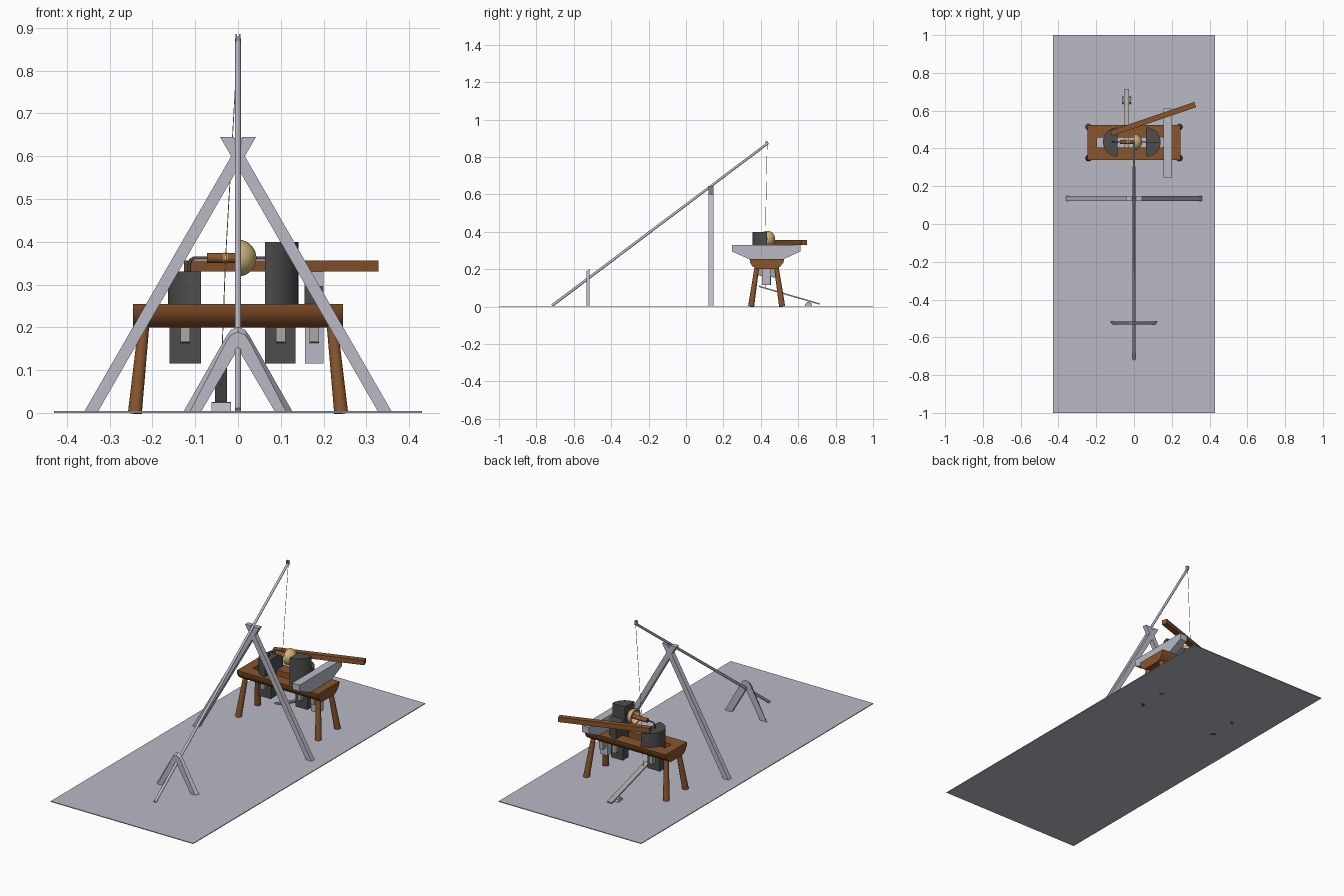
import bpy, bmesh, math
from mathutils import Vector

cube = bpy.data.objects.get("Cube")
if cube:
    bpy.data.objects.remove(cube, do_unlink=True)


def material(name, r, g, b):
    m = bpy.data.materials.new(name)
    m.use_nodes = True
    m.diffuse_color = (r, g, b, 1)
    m.node_tree.nodes["Principled BSDF"].inputs["Base Color"].default_value = (r, g, b, 1)
    return m


PALE = material("pale_grey", 0.48, 0.49, 0.56)
WOOD = material("brown_wood", 0.25, 0.09, 0.025)
DARK = material("dark_charcoal", 0.075, 0.075, 0.075)
TAN = material("light_tan", 0.64, 0.45, 0.19)
WARM = material("warm_grey", 0.40, 0.40, 0.37)


def finish(bm, name, mat, smooth=False):
    bmesh.ops.recalc_face_normals(bm, faces=bm.faces)
    me = bpy.data.meshes.new(name)
    bm.to_mesh(me)
    bm.free()
    me.materials.append(mat)
    ob = bpy.data.objects.new(name, me)
    bpy.context.collection.objects.link(ob)
    if smooth:
        bpy.ops.object.select_all(action='DESELECT')
        ob.select_set(True)
        bpy.context.view_layer.objects.active = ob
        bpy.ops.object.shade_smooth_by_angle(angle=math.radians(40))
    return ob


def prism(name, axis, pts, a, b, mat, far=None, smooth=False):
    """Extrude an outline along an axis from a to b; far is an optional end outline."""
    put = {'x': lambda p, t: (t, p[0], p[1]),
           'y': lambda p, t: (p[0], t, p[1]),
           'z': lambda p, t: (p[0], p[1], t)}[axis]
    bm = bmesh.new()
    va = [bm.verts.new(put(p, a)) for p in pts]
    vb = [bm.verts.new(put(p, b)) for p in (far or pts)]
    n = len(pts)
    bm.faces.new(va)
    bm.faces.new(vb)
    for i in range(n):
        j = (i + 1) % n
        bm.faces.new((va[i], va[j], vb[j], vb[i]))
    return finish(bm, name, mat, smooth)


def box(name, x0, x1, y0, y1, z0, z1, mat):
    return prism(name, 'z', [(x0, y0), (x1, y0), (x1, y1), (x0, y1)], z0, z1, mat)


def rod(name, p, q, r1, r2, mat, sides=16):
    p, q = Vector(p), Vector(q)
    bm = bmesh.new()
    bmesh.ops.create_cone(bm, cap_ends=True, segments=sides, radius1=r1, radius2=r2,
                          depth=(q - p).length)
    rot = (q - p).to_track_quat('Z', 'Y').to_matrix().to_4x4()
    bmesh.ops.transform(bm, matrix=rot, verts=bm.verts)
    bmesh.ops.translate(bm, vec=(p + q) / 2, verts=bm.verts)
    return finish(bm, name, mat, sides > 6)


def half_round(cx, cy, r, side, a0=-90, a1=90, n=20):
    """Arc points of a half disc bulging toward side (+1 or -1 on x)."""
    angles = [math.radians(a0 + (a1 - a0) * i / n) for i in range(n + 1)]
    return [(cx + side * r * math.cos(t), cy + r * math.sin(t)) for t in angles]


CY = 0.434  # line of the lathe centres

# Ground slab
box("ground_slab", -0.43, 0.43, -1, 1, 0, 0.004, PALE)

# Spring pole with its forked tip
rod("spring_pole", (0, -0.715, 0.006), (0, 0.44, 0.875), 0.0075, 0.0065, PALE)
for s in (-1, 1):
    box("pole_tip_prong", s * 0.004 - 0.002, s * 0.004 + 0.002, 0.424, 0.436, 0.862, 0.886, PALE)

# Tall crossed support
for s, label in ((-1, "right"), (1, "left")):
    prism("tall_support_" + label, 'y',
          [(s * 0.361, 0), (s * 0.329, 0), (-s * 0.042, 0.645), (-s * 0.010, 0.645)][:2]
          + [(-s * 0.042, 0.645), (-s * 0.010, 0.645)],
          0.121, 0.147, PALE)
prism("tall_support_saddle", 'y', [(0, 0.61), (0.016, 0.642), (-0.016, 0.642)], 0.126, 0.142, PALE)

# Low arched support, narrower on its front face
def arch(foot, shoulder, top):
    right = [(foot, 0), (0.028, shoulder), (0.017, top - 0.007), (0, top)]
    left = [(-x, z) for x, z in reversed(right[:-1])]
    return right + left + [(-0.088, 0), (0, 0.15), (0.088, 0)]


prism("low_support", 'y', arch(0.114, 0.165, 0.189), -0.532, -0.516, PALE,
      far=arch(0.129, 0.178, 0.201))

# Bench: half log with a slot along the middle
log = [(0.34, 0.255), (0.343, 0.235), (0.355, 0.215), (0.378, 0.2),
       (0.482, 0.2), (0.505, 0.215), (0.521, 0.235), (0.525, 0.255)]
bench = prism("bench_top", 'x', log, -0.245, 0.245, WOOD, smooth=True)
cutter = box("slot_cutter", -0.195, 0.203, 0.405, 0.457, 0.1, 0.4, WOOD)
cutter.hide_render = True
mod = bench.modifiers.new("slot", 'BOOLEAN')
mod.object = cutter
mod.operation = 'DIFFERENCE'
mod.solver = 'EXACT'
bpy.context.view_layer.objects.active = bench
bpy.ops.object.modifier_apply(modifier=mod.name)
bpy.data.objects.remove(cutter, do_unlink=True)

# Splayed bench legs
for sx in (-1, 1):
    for sy in (-1, 1):
        rod("bench_leg", (sx * 0.241, 0.431 + sy * 0.083, 0),
            (sx * 0.218, 0.431 + sy * 0.050, 0.225), 0.0165, 0.0125, WOOD)

# Right head post: half-round block with a tenon below
prism("right_post", 'z', half_round(-0.087, CY, 0.077, -1), 0.255, 0.33, DARK, smooth=True)
box("right_post_tenon", -0.160, -0.087, 0.407, 0.455, 0.115, 0.256, DARK)

# Left head post: taller, stepped down at the back
prism("left_post", 'z', half_round(0.063, CY, 0.078, 1), 0.255, 0.33, DARK, smooth=True)
prism("left_post_upper", 'z', half_round(0.063, CY, 0.078, 1, -90, 0) + [(0.063, CY)],
      0.33, 0.4, DARK, smooth=True)
box("left_post_tenon", 0.063, 0.134, 0.407, 0.455, 0.115, 0.256, DARK)

# Tool rest carrier
prism("rest_carrier", 'x', [(0.245, 0.33), (0.245, 0.295), (0.335, 0.255), (0.525, 0.255),
                            (0.612, 0.295), (0.612, 0.33)], 0.156, 0.2, PALE)
box("rest_carrier_tenon", 0.157, 0.2, 0.407, 0.452, 0.115, 0.256, PALE)

# Wedges locking the tenons under the bench
for x in (-0.123, 0.1, 0.178):
    prism("tenon_wedge", 'x', [(0.385, 0.2), (0.385, 0.166), (0.478, 0.155), (0.478, 0.2)],
          x - 0.011, x + 0.011, WARM)

# Tool rest bar, set at an angle
a, b = Vector((-0.122, 0.48)), Vector((0.324, 0.632))
n = (b - a).normalized().orthogonal() * 0.0145
prism("tool_rest", 'z', [tuple(p) for p in (a + n, b + n, b - n, a - n)], 0.33, 0.356, WOOD)

# Turned bowl, hollow toward -x
ZC = 0.362
quarter = [math.radians(90 * i / 10) for i in range(11)]
profile = [(0.043 * math.sin(t), 0.043 * math.cos(t)) for t in quarter]
profile += [(0.035 * math.sin(t), 0.035 * math.cos(t)) for t in reversed(quarter)]
bm = bmesh.new()
vs = [bm.verts.new((x, CY, ZC + r)) for x, r in profile]
es = [bm.edges.new((vs[i], vs[(i + 1) % len(vs)])) for i in range(len(vs)) if i != 10]
bmesh.ops.spin(bm, geom=vs + es, cent=(0, CY, ZC), axis=(1, 0, 0),
               angle=math.tau, steps=28, use_merge=True)
bmesh.ops.remove_doubles(bm, verts=bm.verts, dist=0.0002)
finish(bm, "bowl", TAN, True)
rod("mandrel", (-0.073, CY, ZC), (0.036, CY, ZC), 0.0115, 0.0115, WOOD)

# Iron centres
rod("left_centre", (0.040, CY, ZC), (0.066, CY, ZC), 0.0035, 0.0035, DARK, 10)
curve = bpy.data.curves.new("right_centre", 'CURVE')
curve.dimensions = '3D'
curve.bevel_depth = 0.0038
curve.bevel_resolution = 2
curve.use_fill_caps = True
sp = curve.splines.new('POLY')
path = [(-0.114, 0.328), (-0.114, 0.348), (-0.111, 0.357), (-0.103, 0.362), (-0.071, 0.362)]
sp.points.add(len(path) - 1)
for pt, (x, z) in zip(sp.points, path):
    pt.co = (x, CY, z, 1)
curve.materials.append(DARK)
bpy.context.collection.objects.link(bpy.data.objects.new("right_centre", curve))

# Cord from pole tip, round the mandrel, to the treadle
rod("cord_upper", (0, 0.434, 0.87), (-0.029, 0.424, ZC), 0.001, 0.001, TAN, 6)
rod("cord_lower", (-0.029, 0.424, ZC), (-0.039, 0.424, 0.1), 0.001, 0.001, TAN, 6)
for i in range(3):
    x = -0.033 + i * 0.004
    rod("cord_wrap", (x - 0.001, CY, ZC), (x + 0.001, CY, ZC), 0.0125, 0.0125, TAN)

# Treadle and its rocker block
prism("treadle", 'x', [(0.39, 0.112), (0.389, 0.105), (0.714, 0.010), (0.716, 0.017)],
      -0.054, -0.026, WARM)
prism("treadle_pivot", 'x', [(0.634, 0), (0.638, 0.015), (0.647, 0.024), (0.660, 0.025),
                             (0.670, 0.018), (0.676, 0)], -0.062, -0.016, PALE)
